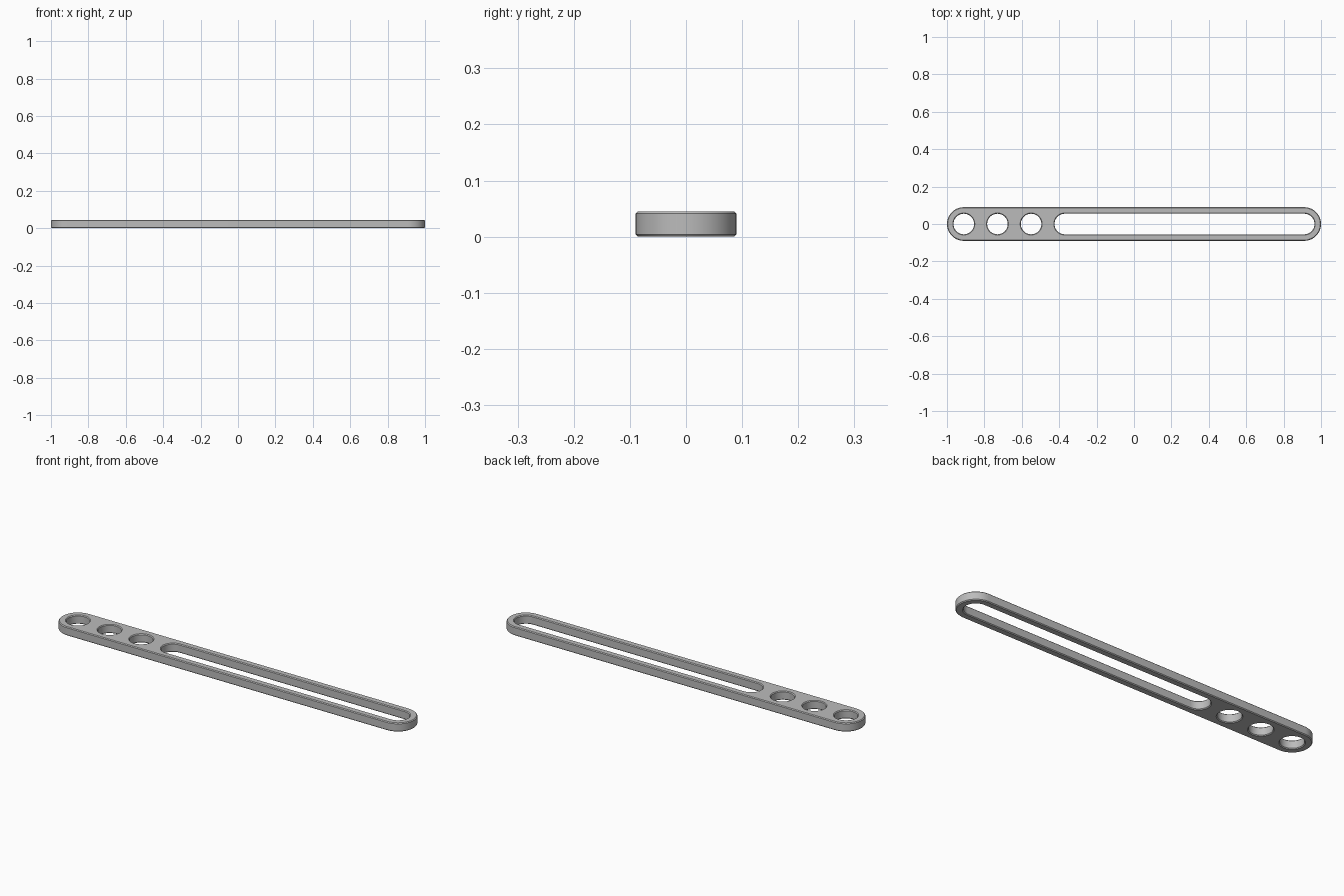
import bpy, bmesh, math

cube = bpy.data.objects.get("Cube")
if cube:
    bpy.data.objects.remove(cube, do_unlink=True)

HEIGHT = 0.045
CHAMFER = 0.004
END = 0.91          # centre of each rounded end
PITCH = 0.18        # spacing between hole centres
ARC = 24            # segments per half circle

grey = bpy.data.materials.new("light_grey")
grey.use_nodes = True
colour = (0.5, 0.5, 0.5, 1)
grey.diffuse_color = colour
grey.node_tree.nodes["Principled BSDF"].inputs["Base Color"].default_value = colour


def stadium(x0, x1, r):
    """Outline of a round-ended slot; a plain circle when x0 equals x1."""
    steps = ARC if x0 == x1 else ARC + 1
    points = []
    for cx, start in ((x1, -math.pi / 2), (x0, math.pi / 2)):
        for i in range(steps):
            a = start + math.pi * i / ARC
            points.append((cx + r * math.cos(a), r * math.sin(a)))
    return points


def chamfered_wall(bm, x0, x1, r, inset):
    """Upright wall with chamfered rims; returns its bottom and top rim edges."""
    levels = ((r - inset, 0), (r, CHAMFER), (r, HEIGHT - CHAMFER), (r - inset, HEIGHT))
    rings = [[bm.verts.new((x, y, z)) for x, y in stadium(x0, x1, radius)]
             for radius, z in levels]
    n = len(rings[0])
    for low, high in zip(rings, rings[1:]):
        for i in range(n):
            j = (i + 1) % n
            bm.faces.new((low[i], low[j], high[j], high[i]))
    return [[bm.edges.get((ring[i], ring[(i + 1) % n])) for i in range(n)]
            for ring in (rings[0], rings[-1])]


bm = bmesh.new()

# Outer rim, three round holes and the long slot
rims = [chamfered_wall(bm, -END, END, 0.09, CHAMFER)]
for k in range(3):
    x = -END + k * PITCH
    rims.append(chamfered_wall(bm, x, x, 0.055, -CHAMFER))
rims.append(chamfered_wall(bm, -END + 3 * PITCH, END, 0.055, -CHAMFER))

# Flat bottom and top faces around the openings
for side in range(2):
    edges = [e for rim in rims for e in rim[side]]
    bmesh.ops.triangle_fill(bm, use_beauty=True, use_dissolve=False, edges=edges)

bmesh.ops.recalc_face_normals(bm, faces=bm.faces)
mesh = bpy.data.meshes.new("slotted_bar")
bm.to_mesh(mesh)
bm.free()
mesh.materials.append(grey)
bar = bpy.data.objects.new("slotted_bar", mesh)
bpy.context.collection.objects.link(bar)

# Smooth round walls, crisp chamfers
bpy.ops.object.select_all(action="DESELECT")
bar.select_set(True)
bpy.context.view_layer.objects.active = bar
bpy.ops.object.shade_smooth_by_angle(angle=math.radians(30))
